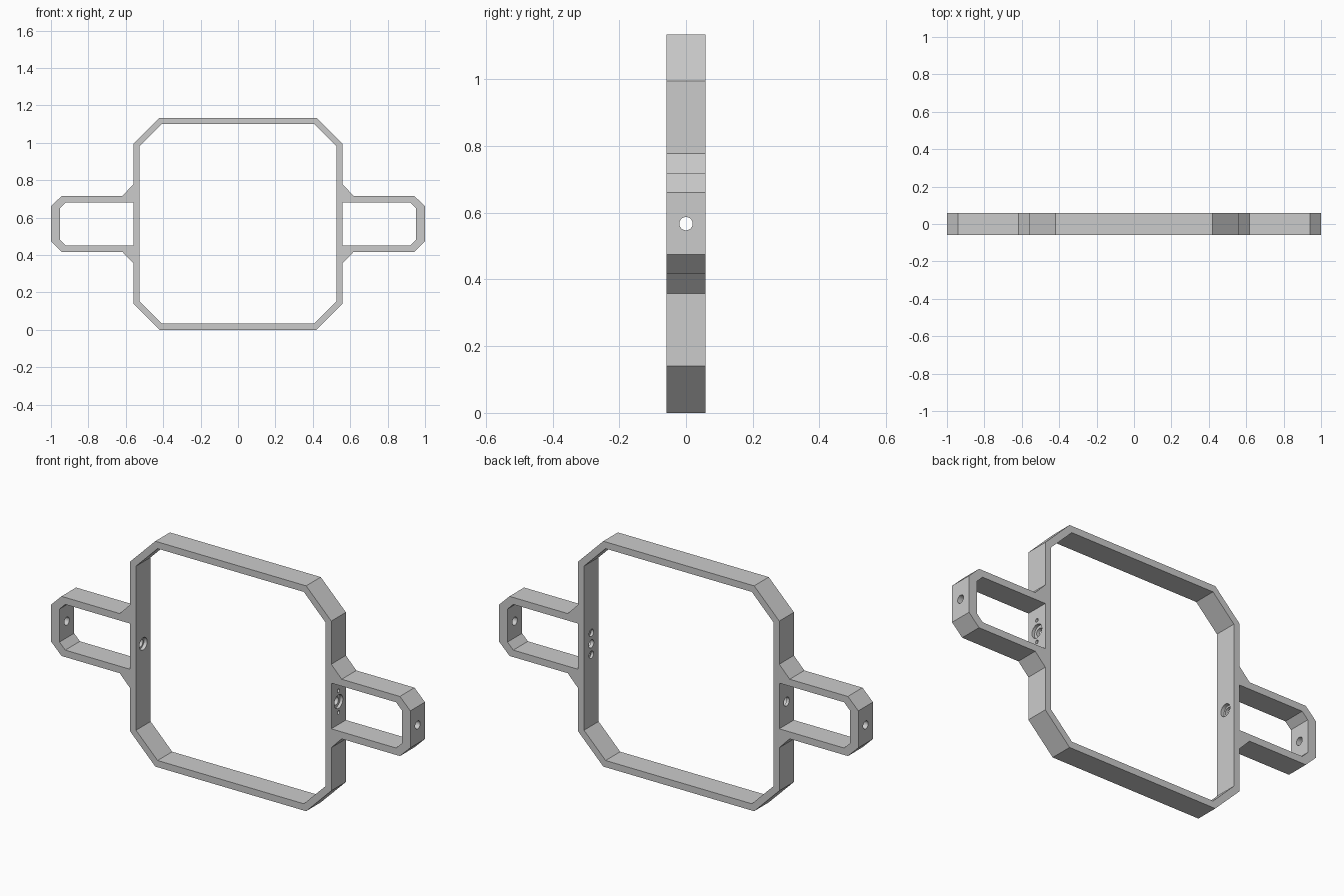
import bpy
import bmesh
import math
from mathutils import Vector

cube = bpy.data.objects.get("Cube")
if cube:
    bpy.data.objects.remove(cube)

MID = 0.567       # height of the arm axis
HALF_DEPTH = 0.058

grey = bpy.data.materials.new("light grey")
grey.use_nodes = True
grey.diffuse_color = (0.6, 0.6, 0.6, 1)
grey.node_tree.nodes["Principled BSDF"].inputs["Base Color"].default_value = (0.6, 0.6, 0.6, 1)


def octagon(w, h, c):
    """Rectangle of half size w x h with corners cut by c."""
    quarter = [(w, h - c), (w - c, h)]
    top = quarter + [(-x, z) for x, z in reversed(quarter)]
    return top + [(-x, -z) for x, z in top]


# Outline of one quarter: arm end, arm, gusset, ring side, ring top
quarter = [(1.0, 0.093), (0.942, 0.15), (0.618, 0.15), (0.56, 0.21),
           (0.56, 0.427), (0.42, MID)]
upper = quarter + [(-x, z) for x, z in reversed(quarter)]
outline = upper + [(-x, -z) for x, z in upper]

# Windows: the large ring opening and one slot in each arm
slot = [(0.56, -0.115), (0.921, -0.115), (0.953, -0.083),
        (0.953, 0.083), (0.921, 0.115), (0.56, 0.115)]
loops = [outline, octagon(0.527, MID - 0.034, 0.12),
         slot, [(-x, z) for x, z in slot]]

# Frame: fill the outline around the windows and extrude it in depth
bm = bmesh.new()
for loop in loops:
    verts = [bm.verts.new((x, -HALF_DEPTH, z + MID)) for x, z in loop]
    for a, b in zip(verts, verts[1:] + verts[:1]):
        bm.edges.new((a, b))
bmesh.ops.triangle_fill(bm, use_beauty=True, edges=bm.edges[:])
extruded = bmesh.ops.extrude_face_region(bm, geom=bm.faces[:])["geom"]
bmesh.ops.translate(bm, vec=Vector((0, 2 * HALF_DEPTH, 0)),
                    verts=[v for v in extruded if isinstance(v, bmesh.types.BMVert)])
bmesh.ops.recalc_face_normals(bm, faces=bm.faces[:])
mesh = bpy.data.meshes.new("frame")
bm.to_mesh(mesh)
bm.free()
mesh.materials.append(grey)
frame = bpy.data.objects.new("frame", mesh)
bpy.context.collection.objects.link(frame)


def drill(x0, x1, radius, dz=0):
    """Cut a round hole along x from x0 to x1, dz above the arm axis."""
    bpy.ops.mesh.primitive_cylinder_add(
        vertices=32, radius=radius, depth=x1 - x0,
        location=((x0 + x1) / 2, 0, MID + dz), rotation=(0, math.pi / 2, 0))
    cutter = bpy.context.object
    cutter.name = "hole_cutter"
    cutter.hide_render = True
    cutter.data.materials.append(grey)
    bpy.ops.object.select_all(action='DESELECT')
    frame.select_set(True)
    bpy.context.view_layer.objects.active = frame
    mod = frame.modifiers.new("hole", 'BOOLEAN')
    mod.operation = 'DIFFERENCE'
    mod.solver = 'EXACT'
    mod.object = cutter
    bpy.ops.object.modifier_apply(modifier=mod.name)
    bpy.data.objects.remove(cutter)


# Holes through both arm ends
for side in (-1, 1):
    drill(side * 0.975 - 0.05, side * 0.975 + 0.05, 0.02)

# Left ring wall: bore with an outer recess and two countersunk screw holes
drill(0.5, 0.6, 0.02)
drill(0.545, 0.6, 0.034)
for dz in (-0.055, 0.055):
    drill(0.5, 0.6, 0.009, dz)
    drill(0.5, 0.54, 0.018, dz)

# Right ring wall: bore with a wider recess on the inside
drill(-0.6, -0.5, 0.022)
drill(-0.545, -0.5, 0.031)

bpy.ops.object.shade_smooth_by_angle(angle=math.radians(30))
